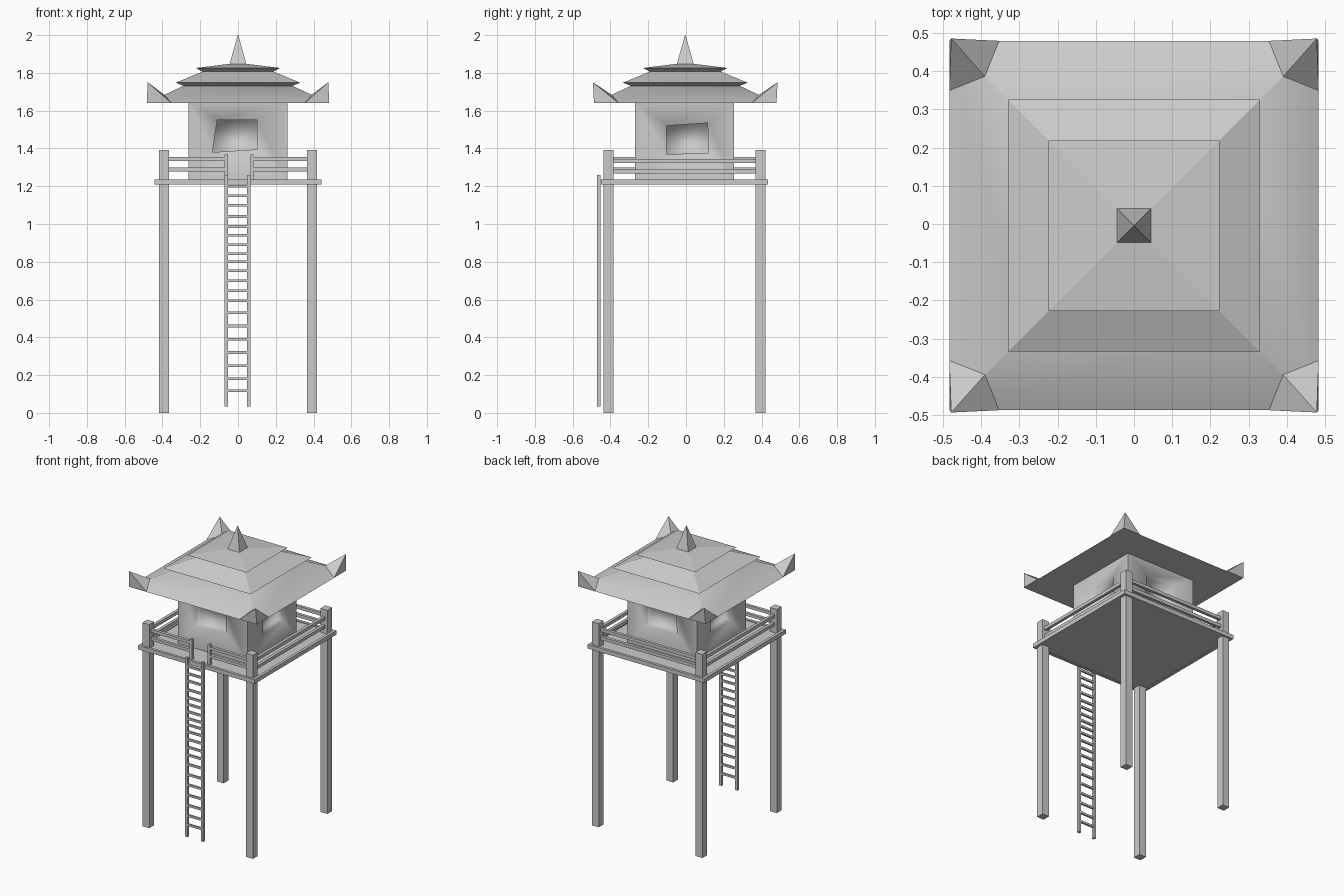
import bpy, bmesh, math
from mathutils import Matrix, Vector

if "Cube" in bpy.data.objects:
    bpy.data.objects.remove(bpy.data.objects["Cube"])

CY = -0.008  # the tower body sits slightly forward of the origin


def mesh_object(name, verts, faces, smooth_angle=None):
    bm = bmesh.new()
    vs = [bm.verts.new(v) for v in verts]
    for f in faces:
        bm.faces.new([vs[i] for i in f])
    if smooth_angle is None or name.startswith("roof"):
        bmesh.ops.recalc_face_normals(bm, faces=bm.faces)
    me = bpy.data.meshes.new(name)
    bm.to_mesh(me)
    bm.free()
    if smooth_angle:
        me.shade_smooth()
        me.set_sharp_from_angle(angle=math.radians(smooth_angle))
    ob = bpy.data.objects.new(name, me)
    bpy.context.collection.objects.link(ob)
    return ob


def box(name, x0, x1, y0, y1, z0, z1):
    v = [(x, y, z) for z in (z0, z1) for x, y in ((x0, y0), (x1, y0), (x1, y1), (x0, y1))]
    f = [(3, 2, 1, 0), (4, 5, 6, 7)] + [(i, (i + 1) % 4, (i + 1) % 4 + 4, i + 4) for i in range(4)]
    return mesh_object(name, v, f)


def square_loft(name, rings, smooth_angle=None):
    """Stack of square rings given as (half width, z)."""
    cy = -0.004
    v = [(sx * h, sy * h + cy, z) for h, z in rings
         for sx, sy in ((-1, -1), (1, -1), (1, 1), (-1, 1))]
    f = [(3, 2, 1, 0)]
    for r in range(len(rings) - 1):
        for i in range(4):
            j = (i + 1) % 4
            f.append((r * 4 + i, r * 4 + j, r * 4 + 4 + j, r * 4 + 4 + i))
    n = len(rings) * 4
    f.append((n - 4, n - 3, n - 2, n - 1))
    return mesh_object(name, v, f, smooth_angle)


# Posts, platform floor and edge beams
for sx in (-1, 1):
    for sy in (-1, 1):
        x, y = sx * 0.392, sy * 0.402 + CY
        box("post", x - .026, x + .026, y - .026, y + .026, 0, 1.393)
box("platform_floor", -0.425, 0.425, -0.425 + CY, 0.425 + CY, 1.212, 1.23)
for s in (-1, 1):
    a, b = sorted((s * 0.422, s * 0.441))
    box("side_edge_beam", a, b, -0.441 + CY, 0.441 + CY, 1.208, 1.236)
    box("front_back_edge_beam", -0.441, 0.441, a + CY, b + CY, 1.208, 1.236)

# Railings, with a gap at the front for the ladder
for z in (1.288, 1.344):
    for s in (-1, 1):
        x, dz = s * 0.392, -0.01 if s > 0 else 0
        box("side_rail", x - .01, x + .01, -0.39 + CY, 0.39 + CY, z - .011 + dz, z + .011 + dz)
    box("back_rail", -0.38, 0.38, 0.392 + CY, 0.412 + CY, z - .011, z + .011)
    box("front_rail_left", -0.38, -0.06, -0.412 + CY, -0.392 + CY, z - .01, z + .01)
    box("front_rail_right", 0.07, 0.38, -0.412 + CY, -0.392 + CY, z - .01, z + .01)
for x in (-0.062, 0.074):
    box("gate_post", x - .009, x + .009, -0.413 + CY, -0.392 + CY, 1.23, 1.367)

# Ladder with hand-spaced rungs
for x in (-0.063, 0.057):
    box("ladder_rail", x - .009, x + .009, -0.47, -0.452, 0.035, 1.26)
for z in (.117, .18, .25, .32, .39, .46, .53, .594, .647, .70,
          .753, .80, .843, .89, .94, .987, 1.04, 1.10, 1.15, 1.20):
    box("ladder_rung", -0.058, 0.052, -0.467, -0.454, z - .007, z + .007)

# Cabin walls, each with a crooked recessed window
H, DEPTH = 0.263, 0.045
windows = {
    "front": (0, [(-.135, 1.38), (.10, 1.395), (.10, 1.55), (-.11, 1.55)]),
    "right": (90, [(-.095, 1.37), (.128, 1.375), (.122, 1.535), (-.095, 1.52)]),
    "back": (180, [(-.12, 1.38), (.11, 1.385), (.105, 1.545), (-.11, 1.535)]),
    "left": (270, [(-.12, 1.38), (.10, 1.385), (.105, 1.535), (-.11, 1.545)]),
}
for side, (angle, win) in windows.items():
    rot = Matrix.Translation((0, CY, 0)) @ Matrix.Rotation(math.radians(angle), 4, 'Z')
    pts = [(-H, -H, 1.22), (H, -H, 1.22), (H, -H, 1.65), (-H, -H, 1.65)]
    pts += [(x, -H, z) for x, z in win] + [(x, -H + DEPTH, z) for x, z in win]
    faces = [(8, 9, 10, 11)]
    for k in (0, 4):
        for i in range(4):
            j = (i + 1) % 4
            faces.append((k + i, k + j, k + 4 + j, k + 4 + i))
    mesh_object(side + "_wall", [rot @ Vector(p) for p in pts], faces, 95)

# Three stacked roof tiers and the spire
square_loft("roof_lower_tier", [(.483, 1.64), (.285, 1.733)], 30)
square_loft("roof_middle_tier", [(.285, 1.73), (.33, 1.748), (.175, 1.812)])
square_loft("roof_top_tier", [(.19, 1.808), (.223, 1.826), (.045, 1.848)])
square_loft("roof_spire", [(.046, 1.842), (.0015, 2.0)])

# Upturned eave corners
for sx in (-1, 1):
    for sy in (-1, 1):
        c, d = 0.483, 0.13
        pts = [(c, c, 1.64), (c - .005, c + .006, 1.75), (c - d, c, 1.641),
               (c, c - d, 1.641), (.39, .39, 1.684)]
        mesh_object("roof_eave_horn", [(sx * x, sy * y - .004, z) for x, y, z in pts],
                    [(0, 2, 1), (0, 1, 3), (1, 2, 4), (1, 4, 3), (0, 3, 4, 2)])
